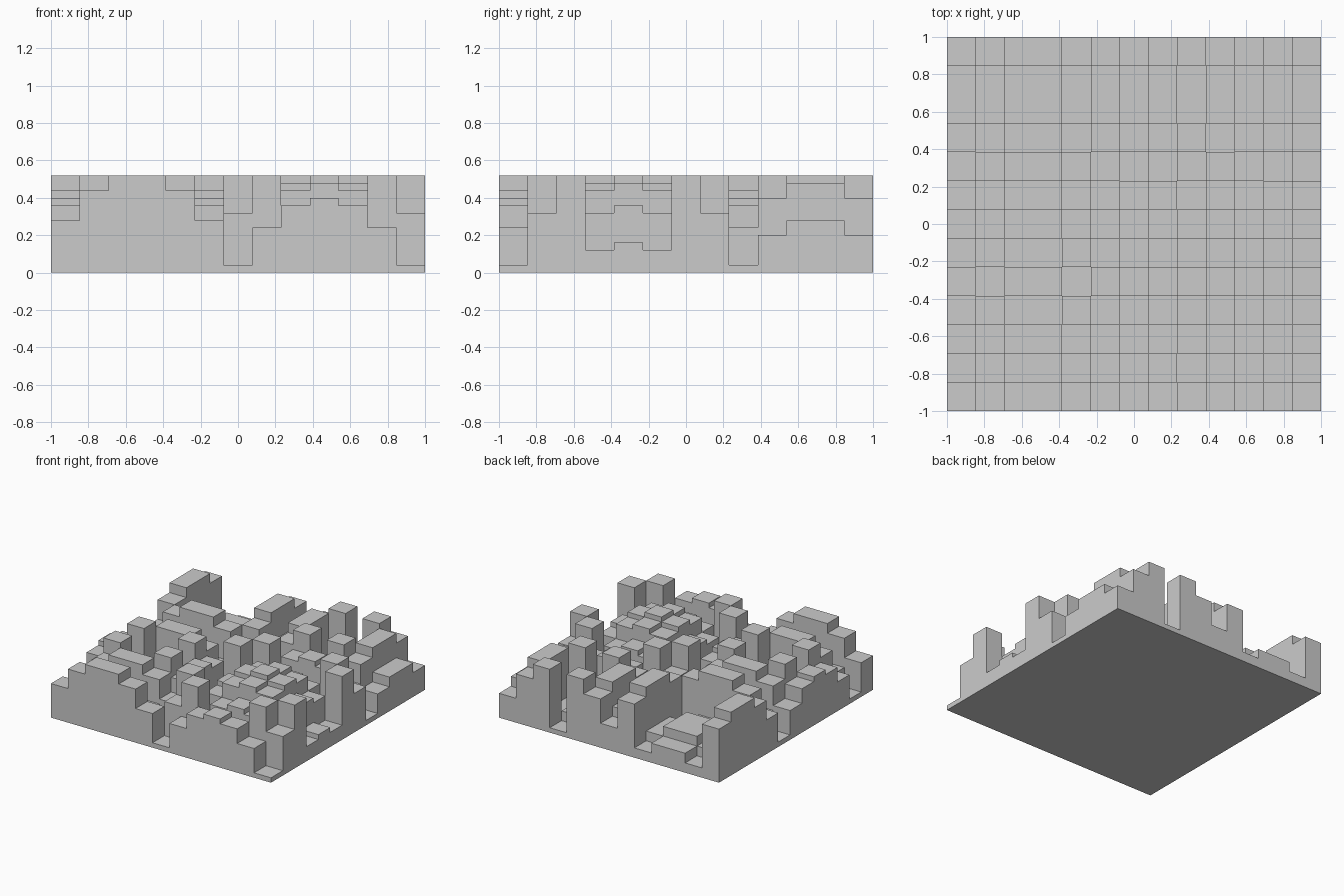
import bpy
import bmesh
from mathutils import Vector

cube = bpy.data.objects.get("Cube")
if cube:
    bpy.data.objects.remove(cube, do_unlink=True)

N = 13              # wells per side, a prime
CELL = 2 / N
STEP = 0.04         # height of one level


def level(i, j):
    """Height of a block from the quadratic residue sequence."""
    if not (0 <= i < N and 0 <= j < N):
        return 0
    return (6 + 5 * i - i * i + 8 * j - j * j) % N + 1


bm = bmesh.new()


def quad(points):
    bm.faces.new([bm.verts.new(p) for p in points])


# Block tops, and the exposed walls down to each lower neighbour
for i in range(N):
    for j in range(N):
        top = level(i, j) * STEP
        centre = Vector(((i + 0.5) * CELL - 1, (j + 0.5) * CELL - 1, 0))
        h = CELL / 2
        quad([centre + Vector((sx * h, sy * h, top))
              for sx, sy in ((-1, -1), (1, -1), (1, 1), (-1, 1))])
        for dx, dy in ((1, 0), (0, 1), (-1, 0), (0, -1)):
            low = level(i + dx, j + dy) * STEP
            if low < top:
                mid = centre + Vector((dx, dy, 0)) * h
                side = Vector((-dy, dx, 0)) * h
                quad([mid - side + Vector((0, 0, low)),
                      mid + side + Vector((0, 0, low)),
                      mid + side + Vector((0, 0, top)),
                      mid - side + Vector((0, 0, top))])

# Flat underside
quad([(-1, -1, 0), (-1, 1, 0), (1, 1, 0), (1, -1, 0)])
bmesh.ops.remove_doubles(bm, verts=bm.verts, dist=0.0001)

mesh = bpy.data.meshes.new("diffuser_blocks")
bm.to_mesh(mesh)
bm.free()

# Plain grey finish
grey = bpy.data.materials.new("plain_grey")
grey.use_nodes = True
colour = (0.6, 0.6, 0.6, 1)
grey.diffuse_color = colour
grey.node_tree.nodes["Principled BSDF"].inputs["Base Color"].default_value = colour
mesh.materials.append(grey)

panel = bpy.data.objects.new("diffuser_blocks", mesh)
bpy.context.collection.objects.link(panel)
